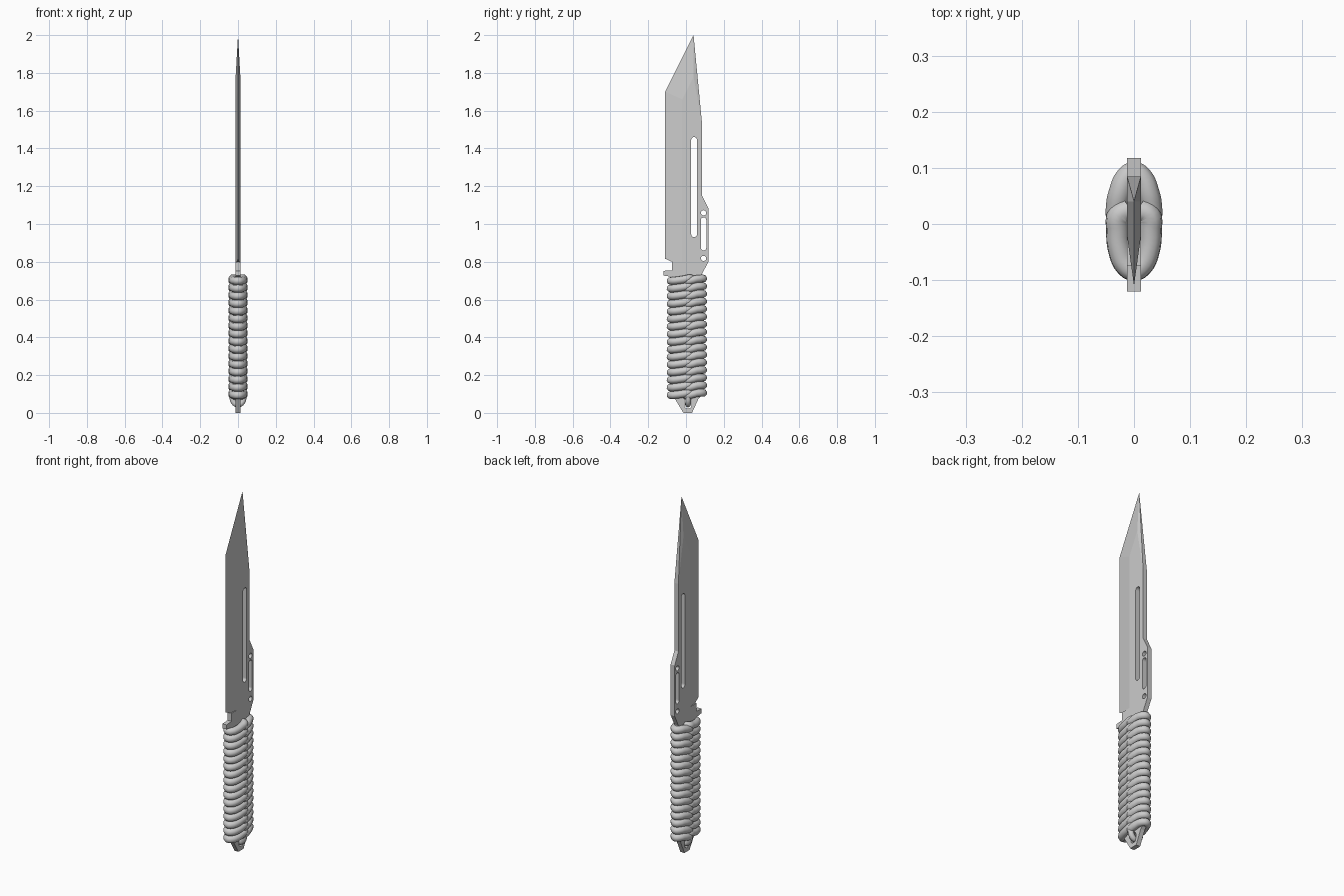
import bpy, bmesh, math
from mathutils import Vector

if "Cube" in bpy.data.objects:
    bpy.data.objects.remove(bpy.data.objects["Cube"])

T = 0.0125  # half thickness of the steel


def plate(name, outlines, half):
    """Extrude (y, z) outlines along x into one object."""
    bm = bmesh.new()
    for pts in outlines:
        face = bm.faces.new([bm.verts.new((-half, y, z)) for y, z in pts])
        ext = bmesh.ops.extrude_face_region(bm, geom=[face])["geom"]
        verts = [v for v in ext if isinstance(v, bmesh.types.BMVert)]
        bmesh.ops.translate(bm, verts=verts, vec=(2 * half, 0, 0))
    bmesh.ops.recalc_face_normals(bm, faces=bm.faces)
    me = bpy.data.meshes.new(name)
    bm.to_mesh(me)
    bm.free()
    ob = bpy.data.objects.new(name, me)
    bpy.context.collection.objects.link(ob)
    return ob


def slot(y, z0, z1, r, n=10):
    """Round-ended slot outline; a circle when z0 + 2r = z1."""
    top = [(y + r * math.cos(a), z1 - r + r * math.sin(a))
           for a in [math.pi * i / n for i in range(n + 1)]]
    low = [(y - r * math.cos(a), z0 + r - r * math.sin(a))
           for a in [math.pi * i / n for i in range(n + 1)]]
    if z1 - z0 < 2.01 * r:
        low = low[1:-1]
    return top + low


def grind(ob, a, b, c, inside=Vector((0, 0.03, 1.2))):
    """Cut the plane abc and its mirror image off both faces."""
    bm = bmesh.new()
    bm.from_mesh(ob.data)
    for s in (1, -1):
        p, q, r = [Vector((s * v[0], v[1], v[2])) for v in (a, b, c)]
        n = (q - p).cross(r - p).normalized()
        if n.dot(inside - p) > 0:
            n = -n
        bmesh.ops.bisect_plane(bm, geom=bm.verts[:] + bm.edges[:] + bm.faces[:],
                               plane_co=p, plane_no=n, clear_outer=True, dist=1e-6)
        bmesh.ops.holes_fill(bm, edges=[e for e in bm.edges if e.is_boundary], sides=0)
    bmesh.ops.recalc_face_normals(bm, faces=bm.faces)
    bm.to_mesh(ob.data)
    bm.free()


def cut(ob, outlines):
    cutter = plate(ob.name + "_cutter", outlines, 0.1)
    cutter.hide_render = True
    mod = ob.modifiers.new("holes", "BOOLEAN")
    mod.operation, mod.solver, mod.object = "DIFFERENCE", "EXACT", cutter
    bpy.context.view_layer.objects.active = ob
    bpy.ops.object.modifier_apply(modifier=mod.name)
    bpy.data.objects.remove(cutter)


def cord(name, paths, radius):
    """Round cord following each list of points."""
    cu = bpy.data.curves.new(name, "CURVE")
    cu.dimensions, cu.resolution_u = "3D", 4
    cu.bevel_depth, cu.bevel_resolution, cu.use_fill_caps = radius, 3, True
    for pts in paths:
        sp = cu.splines.new("BEZIER")
        sp.bezier_points.add(len(pts) - 1)
        for bp, co in zip(sp.bezier_points, pts):
            bp.co = co
            bp.handle_left_type = bp.handle_right_type = "AUTO"
    ob = bpy.data.objects.new(name, cu)
    bpy.context.collection.objects.link(ob)
    bpy.ops.object.select_all(action="DESELECT")
    ob.select_set(True)
    bpy.context.view_layer.objects.active = ob
    bpy.ops.object.convert(target="MESH")
    bpy.ops.object.shade_smooth()


# Blade: oversize plate, ground to edge, angled tip and tapered spine
blade = plate("blade", [[(-0.075, 0.80), (0.118, 0.80), (0.118, 1.085), (0.085, 1.15),
                         (0.085, 1.53), (0.0304, 2.1), (-0.13, 2.1), (-0.13, 0.825)]], T)
tip, corner = (0, 0.04, 2.0), (0, -0.11, 1.70)
ridge_end = (T, 0.04, 1.78)
grind(blade, (0, -0.11, 0.8), corner, (T, -0.02, 0.8))
grind(blade, tip, corner, ridge_end)
grind(blade, tip, (T, 0.085, 1.53), ridge_end)
cut(blade, [slot(0.043, 0.93, 1.46, 0.0155), slot(0.093, 0.86, 1.035, 0.0145),
            slot(0.093, 0.804, 0.832, 0.014), slot(0.093, 1.045, 1.073, 0.014)])

# Tang with finger guard and pierced pommel
tang = plate("tang", [[(0.118, 0.80), (0.085, 0.735), (0.08, 0.09), (0.066, 0.075),
                       (0.032, 0.0), (-0.014, 0.0), (-0.062, 0.08), (-0.07, 0.10),
                       (-0.07, 0.72), (-0.12, 0.727), (-0.12, 0.752), (-0.075, 0.755),
                       (-0.075, 0.80)]], T)
cut(tang, [slot(0.01, 0.022, 0.08, 0.019)])

# Cord wrap: half loops from both sides, interlocking along the middle seam
COUNT, Z0, Z1 = 16, 0.1, 0.705
left, right = [], []
for i in range(COUNT):
    z = Z0 + (Z1 - Z0) * i / (COUNT - 1)
    for side, out, tip_y, dz in ((left, -1, -0.082, -0.004), (right, 1, 0.091, 0.004)):
        half = [(0.008, 0.012 - out * 0.014, -0.012), (0.027, 0.012 - out * 0.004, -0.012),
                (0.0295, 0.012 + out * 0.022, -0.006), (0.025, tip_y * 0.62, 0),
                (0.014, tip_y * 0.9, 0.002)]
        loop = half + [(0, tip_y, 0.002)] + [(-x, y, h) for x, y, h in reversed(half)]
        side.append([(x, y, z + dz + h * out) for x, y, h in loop])
cord("left_cord_wrap", left, 0.0205)
cord("right_cord_wrap", right, 0.0205)

# Cord end passing through the pommel hole
half = [(0.03, 0.012, 0.12), (0.031, 0.012, 0.085), (0.022, 0.011, 0.055)]
cord("pommel_cord", [half + [(0, 0.01, 0.044)] + [(-x, y, z) for x, y, z in reversed(half)]], 0.015)
